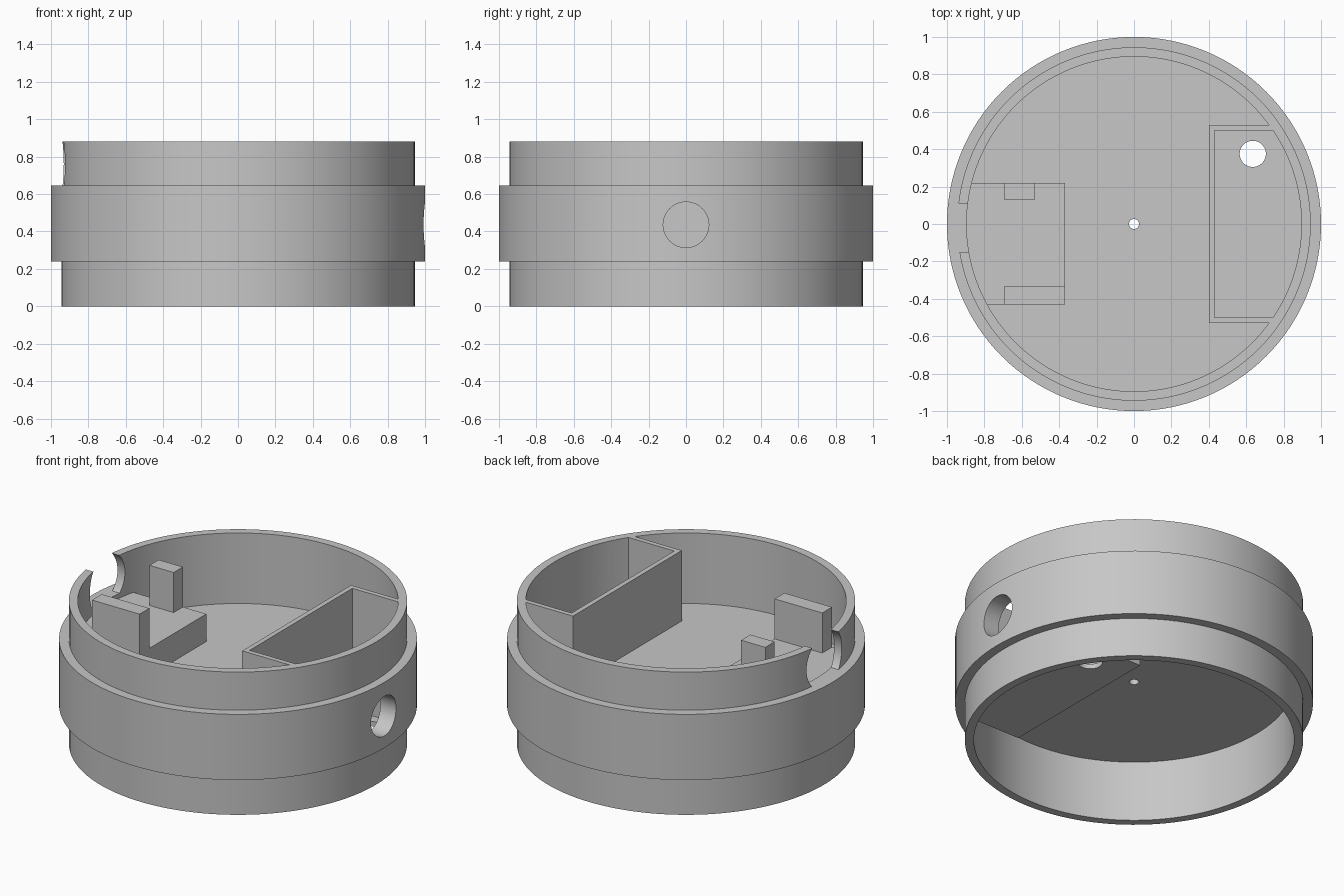
import bpy, bmesh, math
from mathutils import Matrix, Vector

cube = bpy.data.objects.get("Cube")
if cube:
    bpy.data.objects.remove(cube, do_unlink=True)

SEGMENTS = 128
INNER, OUTER, RIM = 0.895, 0.945, 0.88

grey = bpy.data.materials.new("plain grey")
grey.use_nodes = True
grey.diffuse_color = (0.57, 0.57, 0.57, 1)
grey.node_tree.nodes["Principled BSDF"].inputs["Base Color"].default_value = grey.diffuse_color


def finish(bm, name):
    bmesh.ops.recalc_face_normals(bm, faces=bm.faces)
    mesh = bpy.data.meshes.new(name)
    bm.to_mesh(mesh)
    bm.free()
    mesh.materials.append(grey)
    obj = bpy.data.objects.new(name, mesh)
    bpy.context.collection.objects.link(obj)
    return obj


def box(name, x, y, z):
    bm = bmesh.new()
    bmesh.ops.create_cube(bm, size=1)
    for v in bm.verts:
        v.co = Vector([(r[0] + r[1]) / 2 + c * (r[1] - r[0]) for c, r in zip(v.co, (x, y, z))])
    return finish(bm, name)


def cylinder(name, radius, length, centre, along_x=False, sides=SEGMENTS):
    bm = bmesh.new()
    turn = Matrix.Rotation(math.pi / 2, 4, 'Y') if along_x else Matrix.Identity(4)
    bmesh.ops.create_cone(bm, cap_ends=True, segments=sides, radius1=radius, radius2=radius,
                          depth=length, matrix=Matrix.Translation(centre) @ turn)
    return finish(bm, name)


def lathe(name, profile):
    bm = bmesh.new()
    rings = []
    for i in range(SEGMENTS):
        a = math.tau * i / SEGMENTS
        rings.append([bm.verts.new((r * math.cos(a), r * math.sin(a), z)) for r, z in profile])
    for i, ring in enumerate(rings):
        after = rings[(i + 1) % SEGMENTS]
        for j in range(len(profile)):
            k = (j + 1) % len(profile)
            bm.faces.new((ring[j], after[j], after[k], ring[k]))
    return finish(bm, name)


def combine(obj, operation, helper):
    """Apply a boolean and discard the helper."""
    helper.hide_render = True
    mod = obj.modifiers.new("boolean", 'BOOLEAN')
    mod.operation, mod.solver, mod.object = operation, 'EXACT', helper
    bpy.context.view_layer.objects.active = obj
    bpy.ops.object.modifier_apply(modifier=mod.name)
    bpy.data.objects.remove(helper, do_unlink=True)


def round_box(name, x, y, z, radius):
    """A box trimmed to the round inside of the housing."""
    obj = box(name, x, y, z)
    combine(obj, 'INTERSECT', cylinder("trim", radius, 4, (0, 0, 0)))
    return obj


# Stepped round housing with a floor and a small centre hole
housing = lathe("housing", [
    (0.027, 0.375), (INNER, 0.375), (INNER, 0), (OUTER, 0), (OUTER, 0.24), (1, 0.24),
    (1, 0.645), (OUTER, 0.645), (OUTER, RIM), (INNER, RIM), (INNER, 0.445), (0.027, 0.445)])

# Side compartment, sunk below the floor
combine(housing, 'UNION', round_box("compartment", (0.4, 1), (-0.53, 0.53), (0.1, RIM), 0.92))
combine(housing, 'DIFFERENCE',
        round_box("cavity", (0.43, 1), (-0.5, 0.5), (0.13, 1), INNER + 0.0005))

# Drain hole and side port of the compartment
combine(housing, 'DIFFERENCE', cylinder("drain", 0.07, 0.3, (0.635, 0.375, 0.1), sides=48))
combine(housing, 'DIFFERENCE', cylinder("port", 0.122, 0.5, (0.95, 0, 0.436), True, 64))

# Round-sided notch in the rim, flat at the step
notch = cylinder("notch", 0.177, 0.4, (-0.95, -0.02, 0.76), True, 64)
combine(notch, 'INTERSECT', box("trim", (-2, 0), (-1, 1), (0.645, 2)))
combine(housing, 'DIFFERENCE', notch)

# Raised platform with two upright blocks
platform = round_box("platform", (-1, -0.37), (-0.43, 0.22), (0.42, 0.615), 0.92)
back_block = box("back_block", (-0.695, -0.53), (0.13, 0.22), (0.6, 0.862))
front_block = box("front_block", (-0.695, -0.37), (-0.43, -0.335), (0.6, 0.862))

for obj in (housing, platform, back_block, front_block):
    bpy.ops.object.select_all(action='DESELECT')
    obj.select_set(True)
    bpy.context.view_layer.objects.active = obj
    bpy.ops.object.shade_smooth_by_angle(angle=math.radians(30))
